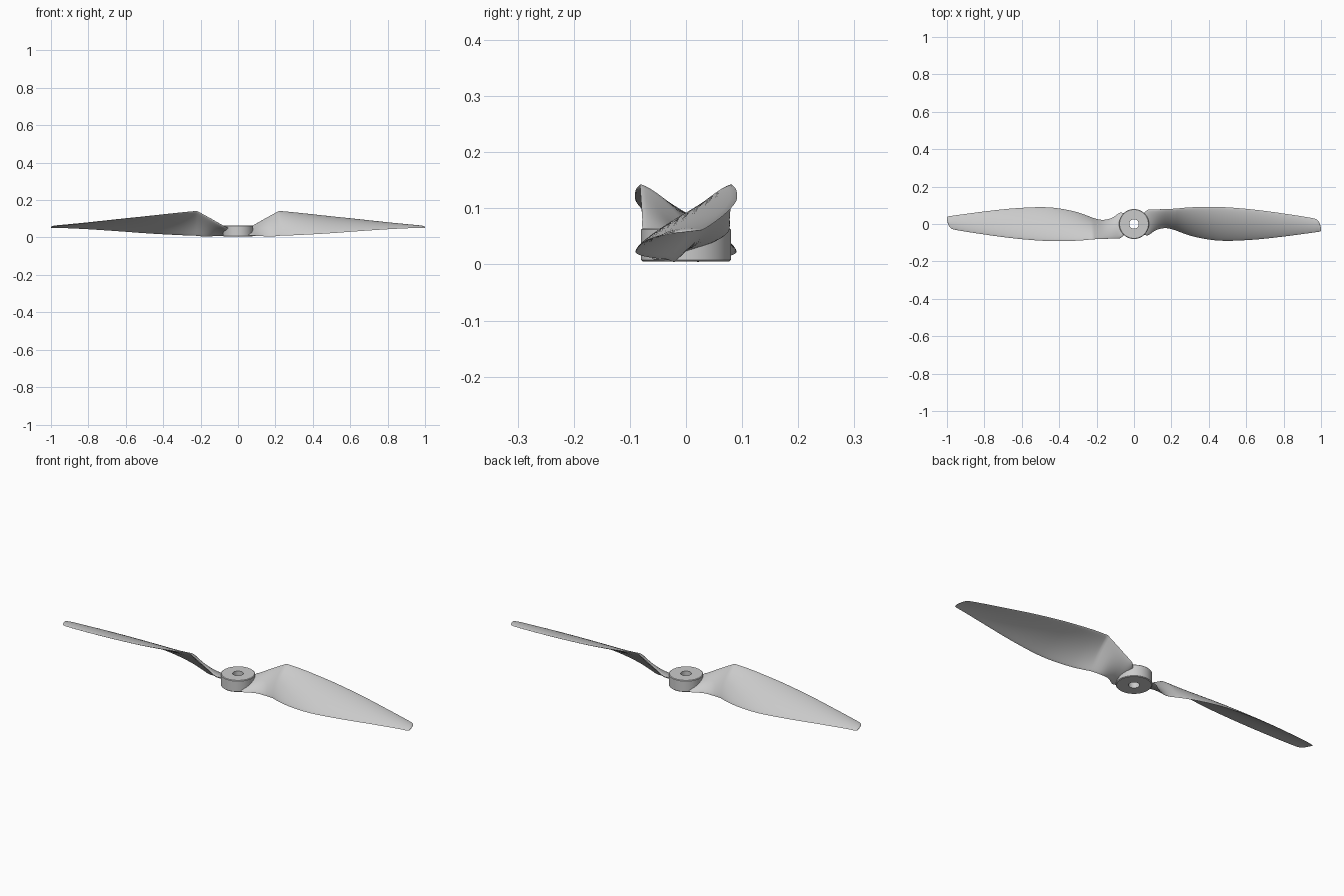
import bpy, bmesh, math
from mathutils import Vector

cube = bpy.data.objects.get("Cube")
if cube:
    bpy.data.objects.remove(cube, do_unlink=True)

grey = bpy.data.materials.new("light grey plastic")
grey.use_nodes = True
colour = (0.6, 0.6, 0.6, 1)
grey.diffuse_color = colour
grey.node_tree.nodes["Principled BSDF"].inputs["Base Color"].default_value = colour


def finish(name, bm, angle):
    bmesh.ops.recalc_face_normals(bm, faces=bm.faces)
    mesh = bpy.data.meshes.new(name)
    bm.to_mesh(mesh)
    bm.free()
    mesh.materials.append(grey)
    obj = bpy.data.objects.new(name, mesh)
    bpy.context.collection.objects.link(obj)
    bpy.ops.object.select_all(action='DESELECT')
    obj.select_set(True)
    bpy.context.view_layer.objects.active = obj
    bpy.ops.object.shade_smooth_by_angle(angle=math.radians(angle))
    return obj


def curve_value(a, b, c, d, t):
    return b + 0.5 * t * (c - a + t * (2*a - 5*b + 4*c - d + t * (3*(b - c) + d - a)))


# Blade stations: x, high edge y and z, low edge y and z, thickness
root = [(0.05, 0.055, 0.05, -0.055, 0.012, 0.022),
        (0.075, 0.076, 0.06, -0.06, 0.01, 0.022),
        (0.12, 0.078, 0.086, -0.032, 0.008, 0.022),
        (0.17, 0.08, 0.115, -0.022, 0.004, 0.02),
        (0.22, 0.082, 0.142, -0.033, 0.009, 0.018)]
wing = [(0.22, 0.082, 0.142, -0.033, 0.009, 0.018),
        (0.30, 0.089, 0.134, -0.062, 0.012, 0.018),
        (0.40, 0.091, 0.123, -0.083, 0.017, 0.017),
        (0.50, 0.089, 0.112, -0.09, 0.023, 0.016),
        (0.65, 0.076, 0.096, -0.083, 0.034, 0.013),
        (0.80, 0.056, 0.079, -0.067, 0.044, 0.01),
        (0.95, 0.032, 0.063, -0.047, 0.051, 0.007),
        (0.985, 0.017, 0.06, -0.042, 0.051, 0.005),
        (1.0, -0.02, 0.056, -0.038, 0.052, 0.003)]


def refine(rows, steps):
    result = []
    for i in range(len(rows) - 1):
        quad = [rows[max(i - 1, 0)], rows[i], rows[i + 1], rows[min(i + 2, len(rows) - 1)]]
        for s in range(steps):
            result.append([curve_value(*vals, s / steps) for vals in zip(*quad)])
    return result + [list(rows[-1])]


def section(row, count=14):
    x, y1, z1, y0, z0, thick = row
    high, low = Vector((x, y1, z1)), Vector((x, y0, z0))
    chord = high - low
    up = Vector((0, -chord.z, chord.y)).normalized()
    camber = 0.07 * chord.length * min(1, max(0, (x - 0.08) / 0.15))
    points = []
    for k in range(2 * count):
        a = math.pi * k / count
        u = (1 + math.cos(a)) / 2
        half = 0.5 * thick * math.sin(a) * (0.65 + 0.35 * u)
        points.append(low + chord * u + up * (camber * 4 * u * (1 - u) + half))
    return points


def blade(name, turn):
    bm = bmesh.new()
    rows = refine(root, 4)[:-1] + refine(wing, 6)
    loops = []
    for row in rows:
        loops.append([bm.verts.new((p.x * turn, p.y * turn, p.z)) for p in section(row)])
    for a, b in zip(loops, loops[1:]):
        for i in range(len(a)):
            j = (i + 1) % len(a)
            bm.faces.new((a[i], a[j], b[j], b[i]))
    bm.faces.new(loops[0])
    bm.faces.new(loops[-1])
    return finish(name, bm, 50)


blade("left_blade", 1)
blade("right_blade", -1)

# Hub ring with a bored centre and small bevelled rims
profile = [(0.025, 0.005), (0.077, 0.005), (0.08, 0.008),
           (0.08, 0.062), (0.077, 0.065), (0.025, 0.065)]
bm = bmesh.new()
sides = 64
rings = []
for s in range(sides):
    a = 2 * math.pi * s / sides
    rings.append([bm.verts.new((r * math.cos(a), r * math.sin(a), z)) for r, z in profile])
for s in range(sides):
    a, b = rings[s], rings[(s + 1) % sides]
    for i in range(len(profile)):
        j = (i + 1) % len(profile)
        bm.faces.new((a[i], a[j], b[j], b[i]))
finish("hub", bm, 30)
